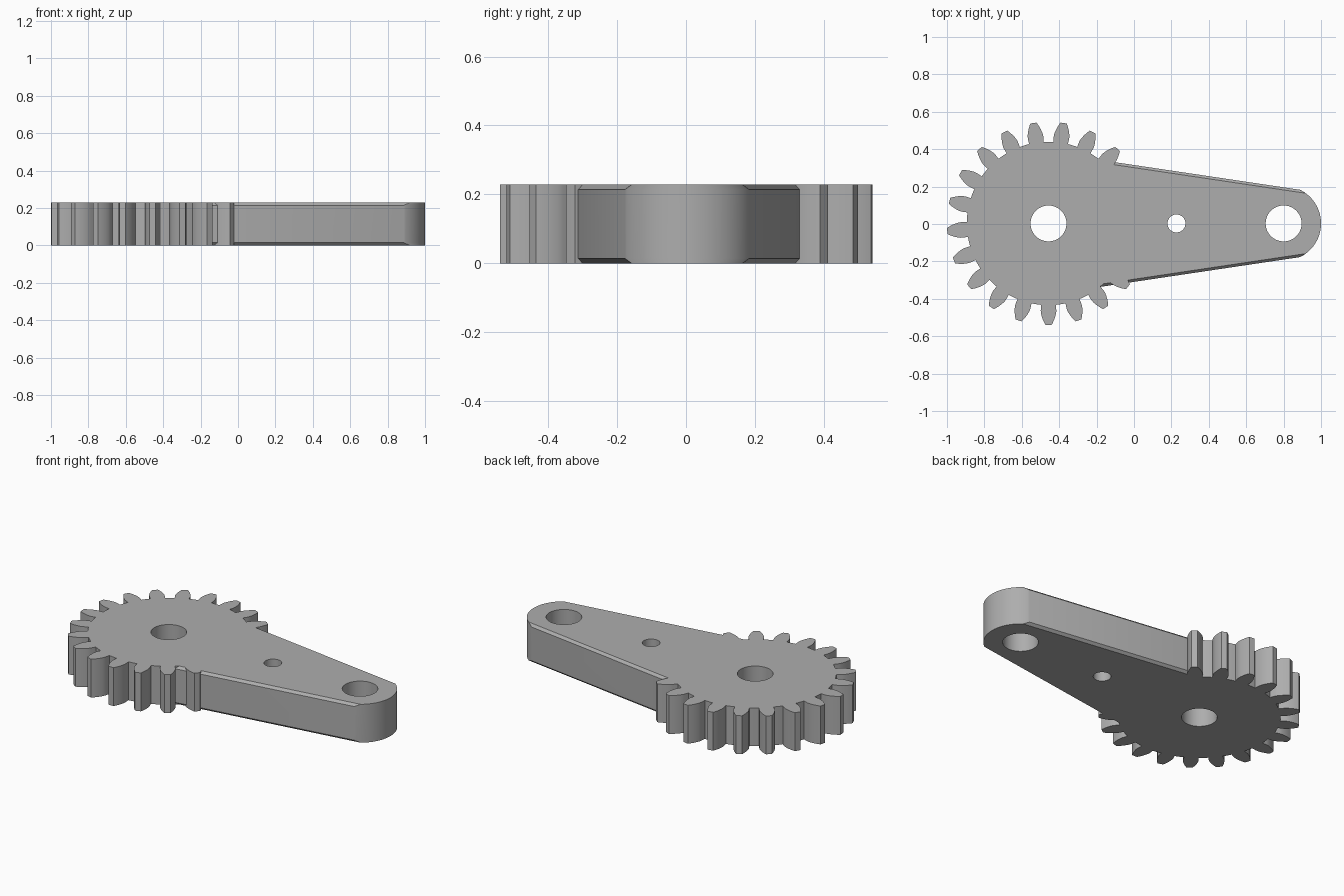
import bpy
import bmesh
from math import pi, sin, cos, tan, atan, acos, radians, sqrt

if "Cube" in bpy.data.objects:
    bpy.data.objects.remove(bpy.data.objects["Cube"], do_unlink=True)

HEIGHT = 0.228
CHAMFER = 0.014
CY = 0.003
GEAR_X = -0.457
END_X, END_R = 0.8, 0.2
TEETH = 21

steel = bpy.data.materials.new("plain grey")
steel.use_nodes = True
grey = (0.42, 0.42, 0.42, 1)
steel.diffuse_color = grey
steel.node_tree.nodes["Principled BSDF"].inputs["Base Color"].default_value = grey


def loft(name, layers):
    """Solid from a stack of matching outlines, each given as (z, points)."""
    bm = bmesh.new()
    rings = [[bm.verts.new((x, y, z)) for x, y in pts] for z, pts in layers]
    n = len(rings[0])
    for low, high in zip(rings, rings[1:]):
        for i in range(n):
            j = (i + 1) % n
            bm.faces.new((low[i], low[j], high[j], high[i]))
    bm.faces.new(rings[-1])
    bm.faces.new(rings[0][::-1])
    bmesh.ops.recalc_face_normals(bm, faces=bm.faces)
    mesh = bpy.data.meshes.new(name)
    bm.to_mesh(mesh)
    bm.free()
    mesh.materials.append(steel)
    obj = bpy.data.objects.new(name, mesh)
    bpy.context.collection.objects.link(obj)
    return obj


def combine(target, tool, operation):
    mod = target.modifiers.new(operation, 'BOOLEAN')
    mod.operation = operation
    mod.solver = 'EXACT'
    mod.object = tool
    bpy.context.view_layer.objects.active = target
    bpy.ops.object.modifier_apply(modifier=mod.name)
    bpy.data.objects.remove(tool, do_unlink=True)


def gear_outline():
    """Involute teeth, with one tooth pointing straight to the front."""
    module = 2 * 0.543 / (TEETH + 2)
    pitch = module * TEETH / 2
    base = pitch * cos(radians(20))
    root, tip = pitch - 1.25 * module, pitch + module
    half_base = pi / (2 * TEETH) + tan(radians(20)) - radians(20)
    flank = [(root, half_base)]
    for i in range(9):
        r = base + (tip - base) * i / 8
        a = acos(min(1, base / r))
        flank.append((r, half_base - (tan(a) - a)))
    tooth = [(r, -a) for r, a in flank] + [(tip, 0)]
    tooth += [(r, a) for r, a in reversed(flank)]
    gap = 2 * pi / TEETH - 2 * half_base
    tooth += [(root, half_base + gap * k / 4) for k in (1, 2, 3)]
    pts = []
    for t in range(TEETH):
        mid = -pi / 2 + t * 2 * pi / TEETH
        pts += [(GEAR_X + r * cos(mid + a), CY + r * sin(mid + a)) for r, a in tooth]
    return pts


def arm_outline(inset):
    """Tapered arm whose straight sides run into a round end."""
    slope = atan(0.149)
    dist = 0.191 - inset
    start = pi / 2 - slope - acos(dist / END_R)
    side = dist / cos(slope) + (END_X - GEAR_X) * tan(slope)
    pts = [(GEAR_X, CY - side)]
    steps = 40
    for i in range(steps + 1):
        a = start * (2 * i / steps - 1)
        pts.append((END_X + END_R * cos(a), CY + END_R * sin(a)))
    return pts + [(GEAR_X, CY + side)]


# Toothed wheel and chamfered arm, joined into one solid
outline = gear_outline()
gear_arm = loft("gear_arm", [(0, outline), (HEIGHT, outline)])
arm = loft("arm", [(0, arm_outline(CHAMFER)), (CHAMFER, arm_outline(0)),
                   (HEIGHT - CHAMFER, arm_outline(0)), (HEIGHT, arm_outline(CHAMFER))])
combine(gear_arm, arm, 'UNION')

# Shaft hole, small middle hole and end hole
for x, radius in ((GEAR_X, 0.096), (0.227, 0.048), (END_X, 0.096)):
    ring = [(x + radius * cos(2 * pi * i / 64), CY + radius * sin(2 * pi * i / 64))
            for i in range(64)]
    hole = loft("hole_cutter", [(-0.1, ring), (HEIGHT + 0.1, ring)])
    hole.hide_render = True
    combine(gear_arm, hole, 'DIFFERENCE')

bpy.ops.object.select_all(action='DESELECT')
gear_arm.select_set(True)
bpy.context.view_layer.objects.active = gear_arm
bpy.ops.object.shade_smooth_by_angle(angle=radians(25))
